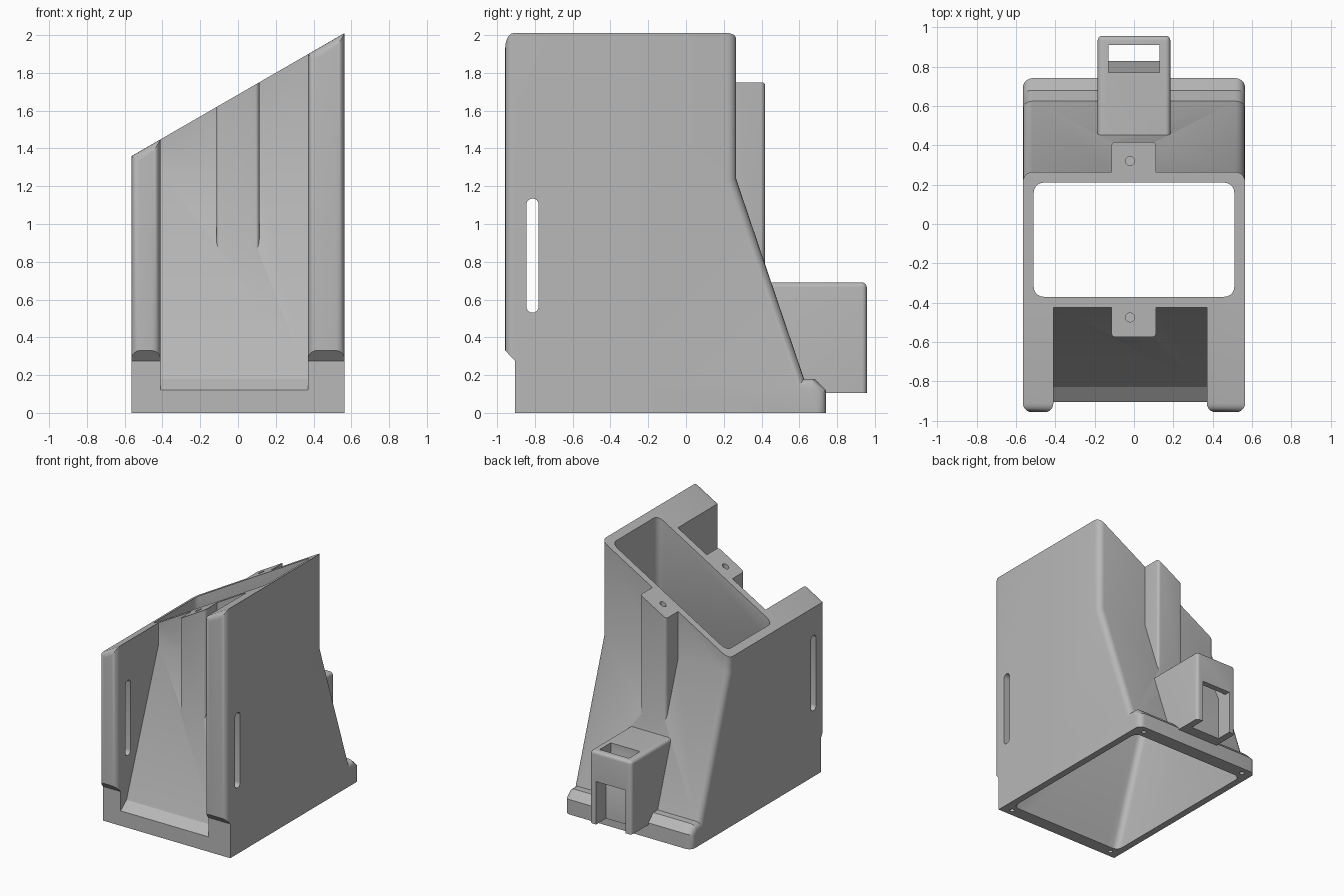
import bpy, bmesh, math
from mathutils import Vector

cube = bpy.data.objects.get("Cube")
if cube:
    bpy.data.objects.remove(cube, do_unlink=True)

grey = bpy.data.materials.new("light_grey")
grey.use_nodes = True
GREY = (0.48, 0.48, 0.48, 1)
grey.diffuse_color = GREY
grey.node_tree.nodes["Principled BSDF"].inputs["Base Color"].default_value = GREY

HALF = 0.565   # half width of the housing
TOP = 9        # marker height: raised points follow the sloping top


def slanted(x):
    return 1.685 + 0.5774 * x


def prism(name, x0, x1, profile, rounded=None, radius=0.04):
    """Extrude a (y, z) profile along x and round the chosen edges."""
    bm = bmesh.new()
    rings = [[bm.verts.new((x, y, slanted(x) if z == TOP else z)) for y, z in profile]
             for x in (x0, x1)]
    bm.faces.new(rings[0])
    bm.faces.new(rings[1])
    n = len(profile)
    for i in range(n):
        j = (i + 1) % n
        bm.faces.new((rings[0][i], rings[0][j], rings[1][j], rings[1][i]))
    bmesh.ops.recalc_face_normals(bm, faces=bm.faces)
    if rounded:
        edges = []
        for e in bm.edges:
            a, b = e.verts[0].co, e.verts[1].co
            if rounded((a + b) / 2, abs(a.x - b.x) > 0.01):
                edges.append(e)
        bmesh.ops.bevel(bm, geom=edges, offset=radius, segments=5, profile=0.5,
                        affect='EDGES', clamp_overlap=False)
    mesh = bpy.data.meshes.new(name)
    bm.to_mesh(mesh)
    bm.free()
    mesh.materials.append(grey)
    ob = bpy.data.objects.new(name, mesh)
    bpy.context.collection.objects.link(ob)
    return ob


def drill(x, y, z, radius, depth):
    bpy.ops.mesh.primitive_cylinder_add(vertices=20, radius=radius, depth=depth, location=(x, y, z))
    ob = bpy.context.object
    ob.data.materials.append(grey)
    return ob


def combine(target, other, operation, keep=False):
    mod = target.modifiers.new("combine", 'BOOLEAN')
    mod.object, mod.operation, mod.solver = other, operation, 'EXACT'
    bpy.context.view_layer.objects.active = target
    bpy.ops.object.modifier_apply(modifier=mod.name)
    if not keep:
        bpy.data.objects.remove(other, do_unlink=True)


# Flared duct with its base flange
body = prism("duct_housing", -HALF, HALF,
             [(-0.905, 0), (0.742, 0), (0.742, 0.12), (0.68, 0.18), (0.625, 0.18),
              (0.265, 1.24), (0.265, TOP), (-0.425, TOP), (-0.425, 1.27),
              (-0.83, 0.18), (-0.905, 0.12)],
             lambda m, along: not along and m.y > 0.2 and m.z > 0.01, 0.05)

# Front side wings with an undercut step
for x0, x1 in ((-HALF, -0.41), (0.37, HALF)):
    wing = prism("wing", x0, x1,
                 [(-0.905, 0), (-0.3, 0), (-0.3, TOP), (-0.957, TOP),
                  (-0.957, 0.33), (-0.905, 0.275)],
                 lambda m, along: m.y < -0.95 and m.z > 0.4, 0.045)
    combine(body, wing, 'UNION')

# Screw bosses in front of and behind the duct
for outer, inner, low in ((-0.575, -0.3, 0.8), (0.418, 0.2, 0.75)):
    boss = prism("boss", -0.115, 0.113,
                 [(inner, low), (outer, low), (outer, TOP), (inner, TOP)],
                 lambda m, along: not along and abs(m.y - outer) < 0.01, 0.022)
    combine(body, boss, 'UNION')

# Rear clip block
clip = prism("rear_clip", -0.185, 0.185,
             [(0.4, 0.69), (0.957, 0.69), (0.957, 0.105), (0.5, 0.105)],
             lambda m, along: m.y > 0.6 and m.z > 0.2, 0.025)

# Hollow interior, cut from the housing and the clip
inside = prism("duct_cutter", -0.51, 0.51,
               [(-0.8, -0.2), (-0.8, 0), (-0.37, 1.25), (-0.37, 2.5),
                (0.21, 2.5), (0.21, 1.23), (0.63, 0), (0.63, -0.2)],
               lambda m, along: not along and -0.15 < m.z < 2.4, 0.05)
combine(clip, inside, 'DIFFERENCE', keep=True)
combine(body, inside, 'DIFFERENCE')

# Clip passage: open at the top, bottom and lower back
passage = prism("passage_cutter", -0.13, 0.13,
                [(0.77, 0.8), (0.91, 0.8), (0.91, 0.45), (1.1, 0.45),
                 (1.1, 0), (0.83, 0), (0.83, 0.45), (0.77, 0.58)])
combine(clip, passage, 'DIFFERENCE')

# Rounded slots through both wings
r = 0.0325
slot_profile = []
for centre, start in ((1.1025, 0), (0.5625, math.pi)):
    for i in range(9):
        a = start + math.pi * i / 8
        slot_profile.append((-0.8125 + r * math.cos(a), centre + r * math.sin(a)))
combine(body, prism("slot_cutter", -0.8, 0.8, slot_profile), 'DIFFERENCE')

# Screw holes in the bosses and under the flange corners
for y in (-0.475, 0.32):
    combine(body, drill(-0.02, y, 1.6, 0.023, 0.5), 'DIFFERENCE')
for x in (-0.48, 0.48):
    for y in (-0.85, 0.685):
        combine(body, drill(x, y, 0, 0.018, 0.16), 'DIFFERENCE')

# Smooth shading on the rounded edges only
for ob in (body, clip):
    bpy.ops.object.select_all(action='DESELECT')
    ob.select_set(True)
    bpy.context.view_layer.objects.active = ob
    bpy.ops.object.shade_smooth_by_angle(angle=math.radians(30))
